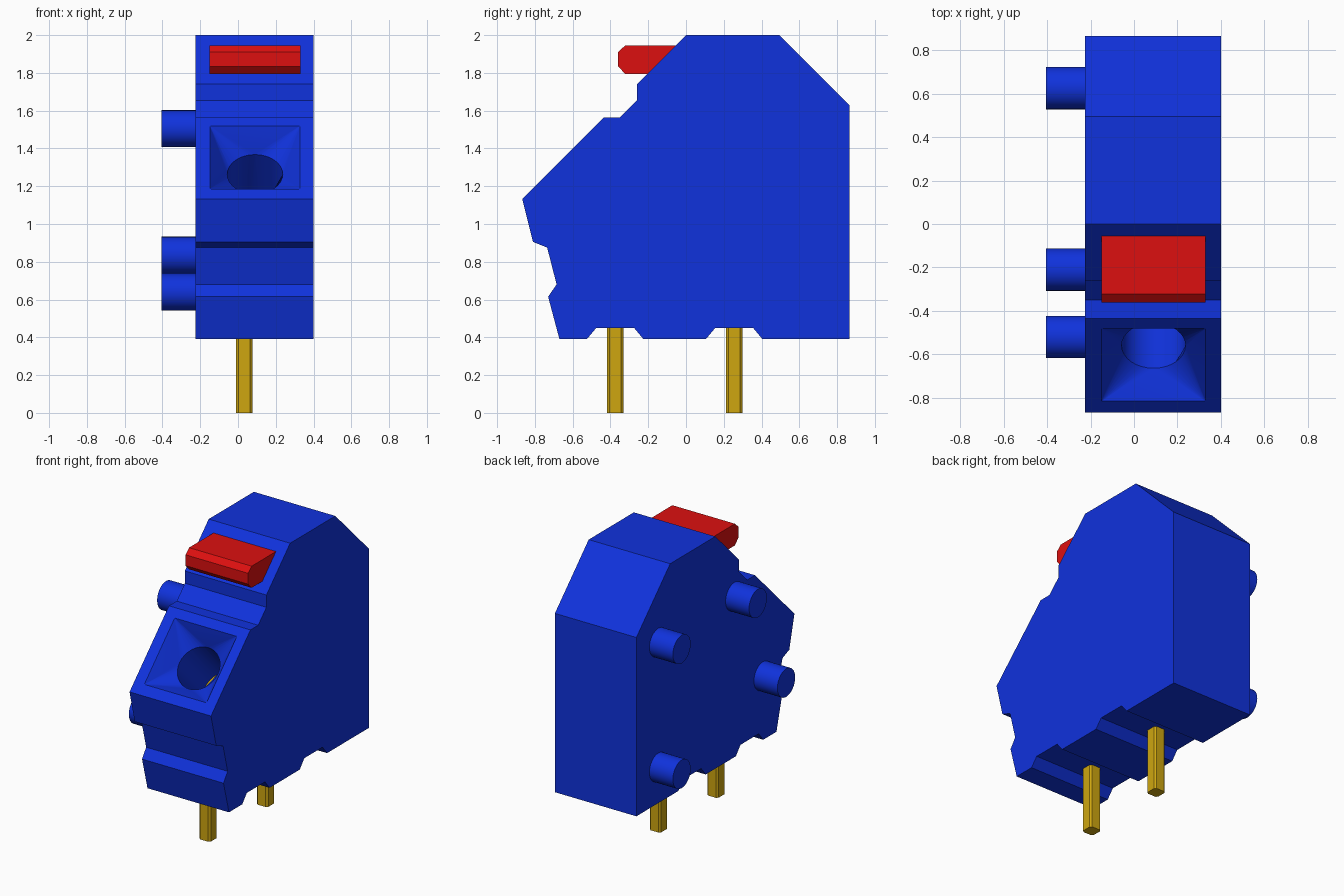
import bpy, bmesh, math
from mathutils import Vector

default = bpy.data.objects.get("Cube")
if default:
    bpy.data.objects.remove(default, do_unlink=True)


def material(name, rgb):
    m = bpy.data.materials.new(name)
    m.use_nodes = True
    m.diffuse_color = (*rgb, 1)
    m.node_tree.nodes["Principled BSDF"].inputs["Base Color"].default_value = (*rgb, 1)
    return m


BLUE = material("blue plastic", (0.005, 0.032, 0.72))
RED = material("red plastic", (0.72, 0.005, 0.005))
GOLD = material("gold metal", (0.62, 0.38, 0.005))


def finish(name, bm, mat):
    bmesh.ops.recalc_face_normals(bm, faces=bm.faces)
    mesh = bpy.data.meshes.new(name)
    bm.to_mesh(mesh)
    bm.free()
    mesh.materials.append(mat)
    ob = bpy.data.objects.new(name, mesh)
    bpy.context.collection.objects.link(ob)
    return ob


def prism(name, points, depth, mat):
    """Extrude a closed ring of 3D points along the depth vector."""
    bm = bmesh.new()
    face = bm.faces.new([bm.verts.new(p) for p in points])
    ext = bmesh.ops.extrude_face_region(bm, geom=[face], use_keep_orig=True)
    verts = [g for g in ext["geom"] if isinstance(g, bmesh.types.BMVert)]
    bmesh.ops.translate(bm, verts=verts, vec=depth)
    return finish(name, bm, mat)


def ring(center, u, v, r, n=32):
    return [center + r * (math.cos(2 * math.pi * i / n) * u + math.sin(2 * math.pi * i / n) * v)
            for i in range(n)]


def smooth(ob, angle=20):
    bpy.ops.object.select_all(action="DESELECT")
    ob.select_set(True)
    bpy.context.view_layer.objects.active = ob
    bpy.ops.object.shade_smooth_by_angle(angle=math.radians(angle))


X, Y, Z = Vector((1, 0, 0)), Vector((0, 1, 0)), Vector((0, 0, 1))
X0, X1 = -0.225, 0.40

# Housing: side profile (y, z) extruded across the width
profile = [(-0.867, 1.133), (-0.81, 0.905), (-0.735, 0.875), (-0.685, 0.68), (-0.73, 0.615),
           (-0.67, 0.39), (-0.525, 0.39), (-0.475, 0.45), (-0.275, 0.45), (-0.225, 0.39),
           (0.105, 0.39), (0.155, 0.45), (0.355, 0.45), (0.405, 0.39), (0.865, 0.39),
           (0.865, 1.63), (0.495, 2.0), (0, 2.0), (-0.26, 1.74), (-0.26, 1.655),
           (-0.35, 1.565), (-0.435, 1.565)]
housing = prism("housing", [(X0, y, z) for y, z in profile], X * (X1 - X0), BLUE)

# Wire entry: square funnel narrowing to a round bore, square to the 45 degree face
inward = Vector((0, 1, -1)).normalized()
up = Vector((0, 1, 1)).normalized()
mouth = Vector((0.09, -0.648, 1.352))
throat = mouth + inward * 0.125
R, BORE = 0.147, 0.40

bm = bmesh.new()
for sx in (-1, 1):
    for su in (-1, 1):
        bm.verts.new(mouth - inward * 0.002 + X * 0.24 * sx + up * 0.237 * su)
for p in ring(throat, X, up, R):
    bm.verts.new(p)
bmesh.ops.convex_hull(bm, input=bm.verts)
bmesh.ops.dissolve_limit(bm, angle_limit=0.01, verts=bm.verts, edges=bm.edges)
funnel_cutter = finish("funnel_cutter", bm, BLUE)
bore_cutter = prism("bore_cutter", ring(throat - inward * 0.04, X, up, R),
                    inward * (BORE + 0.04), BLUE)

for cutter in (funnel_cutter, bore_cutter):
    cutter.hide_render = True
    mod = housing.modifiers.new(cutter.name, "BOOLEAN")
    mod.operation, mod.solver, mod.object = "DIFFERENCE", "EXACT", cutter
    bpy.context.view_layer.objects.active = housing
    bpy.ops.object.modifier_apply(modifier=mod.name)
    bpy.data.objects.remove(cutter, do_unlink=True)
smooth(housing)

# Metal contact at the bottom of the bore
prism("wire_contact", ring(throat + inward * (BORE - 0.006), X, up, R), inward * 0.008, GOLD)

# Release lever with a chamfered nose
lever = [(-0.36, 1.835), (-0.322, 1.795), (-0.1, 1.795), (-0.052, 1.945),
         (-0.322, 1.945), (-0.36, 1.91)]
prism("release_lever", [(-0.15, y, z) for y, z in lever], X * 0.48, RED)

# Round locating pegs on the side
for i, (y, z) in enumerate([(0.625, 1.505), (0.625, 0.64), (-0.21, 1.505), (-0.52, 0.835)]):
    peg = prism(f"side_peg_{i + 1}", ring(Vector((-0.405, y, z)), Y, Z, 0.0975),
                X * 0.19, BLUE)
    smooth(peg, 30)

# Solder pins: square bars with chamfered corners
H, C = 0.043, 0.031
corners = [(H, C), (C, H), (-C, H), (-H, C), (-H, -C), (-C, -H), (C, -H), (H, -C)]
for name, y in (("front_pin", -0.375), ("rear_pin", 0.255)):
    prism(name, [(0.033 + a, y + b, 0) for a, b in corners], Z * 0.5, GOLD)
